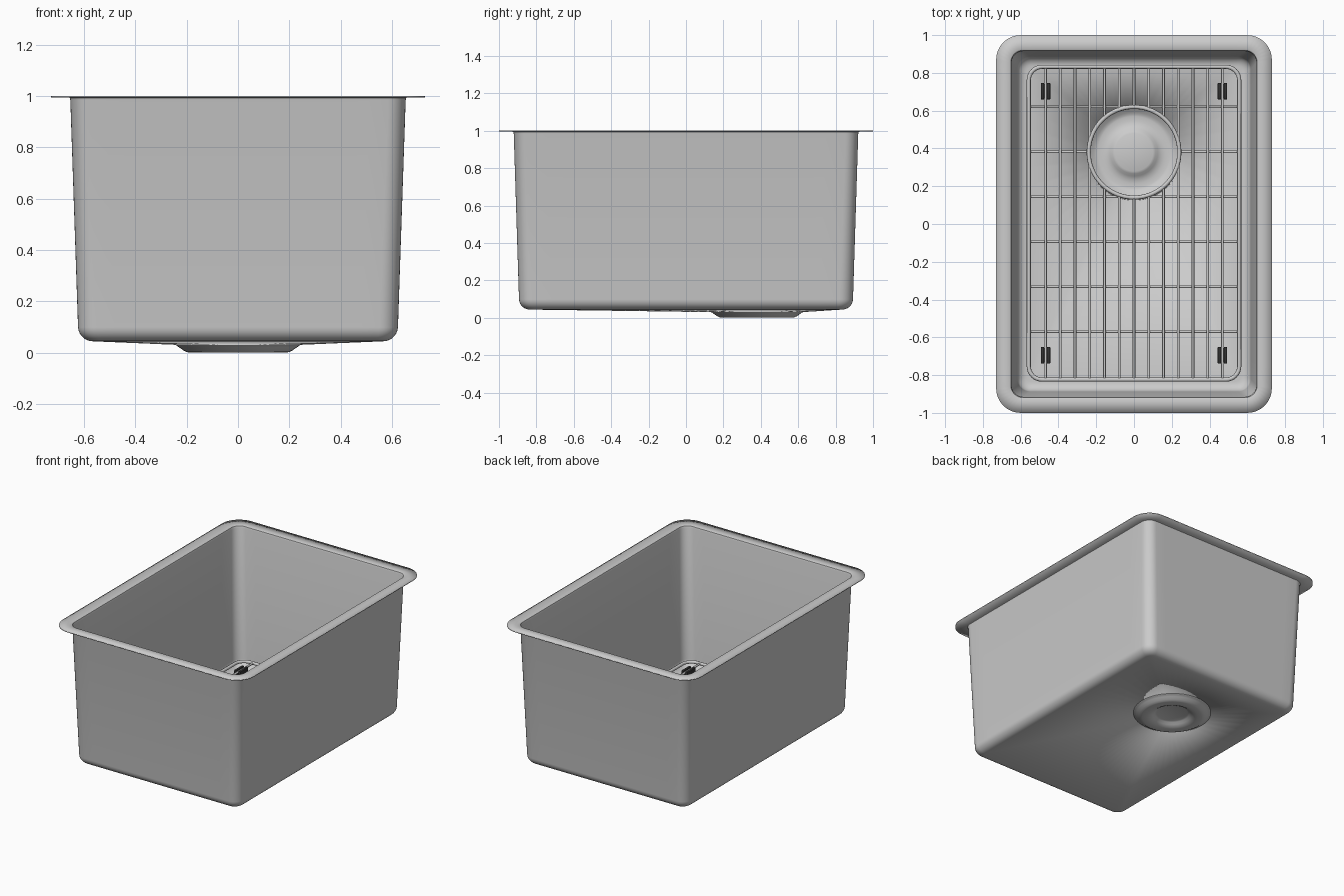
import bpy, bmesh, math
from mathutils import Matrix

if "Cube" in bpy.data.objects:
    bpy.data.objects.remove(bpy.data.objects["Cube"])

DX, DY = 0.0, 0.38      # drain centre
RING = 0.24             # drain opening radius
GZ = 0.12               # rack height


def rounded_rect(hx, hy, r, corner=8, side=16):
    """Closed outline, counter-clockwise, with subdivided straight sides."""
    arcs = []
    for k, (sx, sy) in enumerate([(1, 1), (-1, 1), (-1, -1), (1, -1)]):
        arcs.append([(sx * (hx - r) + r * math.cos((k + i / corner) * math.pi / 2),
                      sy * (hy - r) + r * math.sin((k + i / corner) * math.pi / 2))
                     for i in range(corner + 1)])
    pts = []
    for k in range(4):
        pts += arcs[k]
        a, b = arcs[k][-1], arcs[(k + 1) % 4][0]
        pts += [(a[0] + (b[0] - a[0]) * i / side, a[1] + (b[1] - a[1]) * i / side)
                for i in range(1, side)]
    return pts


def finish(bm, name, thickness=0, angle=35):
    me = bpy.data.meshes.new(name)
    bm.to_mesh(me)
    bm.free()
    ob = bpy.data.objects.new(name, me)
    bpy.context.collection.objects.link(ob)
    if thickness:
        m = ob.modifiers.new("sheet", 'SOLIDIFY')
        m.thickness, m.offset = thickness, 0
    smooth(ob, angle)
    return ob


def smooth(ob, angle=35):
    bpy.ops.object.select_all(action='DESELECT')
    ob.select_set(True)
    bpy.context.view_layer.objects.active = ob
    bpy.ops.object.shade_smooth_by_angle(angle=math.radians(angle))


def loft(loops, name, thickness):
    """Skin a list of equal-length closed loops, outside to inside."""
    bm = bmesh.new()
    rings = [[bm.verts.new(p) for p in loop] for loop in loops]
    for a, b in zip(rings, rings[1:]):
        n = len(a)
        for i in range(n):
            j = (i + 1) % n
            bm.faces.new((a[i], a[j], b[j], b[i]))
    return bm, rings, name, thickness


def wires(name, paths, radius):
    """Round rods following (points, cyclic) paths, joined in one mesh."""
    cu = bpy.data.curves.new(name, 'CURVE')
    cu.dimensions = '3D'
    cu.bevel_depth, cu.bevel_resolution, cu.use_fill_caps = radius, 2, True
    for pts, cyclic in paths:
        sp = cu.splines.new('POLY')
        sp.points.add(len(pts) - 1)
        for p, co in zip(sp.points, pts):
            p.co = (*co, 1)
        sp.use_cyclic_u = cyclic
    ob = bpy.data.objects.new(name, cu)
    bpy.context.collection.objects.link(ob)
    bpy.ops.object.select_all(action='DESELECT')
    ob.select_set(True)
    bpy.context.view_layer.objects.active = ob
    bpy.ops.object.convert(target='MESH')
    smooth(bpy.context.view_layer.objects.active, 50)


# Basin: flat rim, tapered walls, rounded foot, floor falling to the drain
spec = [(0.73, 1.0, 0.13, 0.998), (0.66, 0.927, 0.07, 0.998),
        (0.654, 0.921, 0.065, 0.995), (0.651, 0.918, 0.065, 0.985)]
F = 0.055
for i in range(8):
    t = math.radians(3 + 87 * i / 7)
    inset = F * (1 - math.cos(t))
    spec.append((0.621 - inset, 0.890 - inset, 0.07 - inset * 0.7, 0.047 + F * (1 - math.sin(t))))
loops = [[(x, y, z) for x, y in rounded_rect(hx, hy, r)] for hx, hy, r, z in spec]
hole = []
for x, y, _ in loops[-1]:
    a = math.atan2(y - DY, x - DX)
    hole.append((DX + RING * math.cos(a), DY + RING * math.sin(a), 0.033))
loops.append(hole)
finish(*[v for i, v in enumerate(loft(loops, "basin", 0.006)) if i != 1])

# Drain: lathed dish with a raised centre
profile = [(0.255, 0.034), (0.24, 0.031), (0.228, 0.022), (0.212, 0.011), (0.20, 0.005),
           (0.19, 0.003), (0.165, 0.003), (0.145, 0.006), (0.125, 0.016),
           (0.112, 0.027), (0.10, 0.032)]
N = 64
dl = [[(DX + r * math.cos(2 * math.pi * i / N), DY + r * math.sin(2 * math.pi * i / N), z)
       for i in range(N)] for r, z in profile]
bm, rings, name, th = loft(dl, "drain_dish", 0.005)
bm.faces.new(rings[-1])
finish(bm, name, th, 30)

# Rack frame and drain ring
frame = [(x, y + 0.004, GZ) for x, y in rounded_rect(0.557, 0.828, 0.07, side=1)]
ring = [(DX + RING * math.cos(2 * math.pi * i / 64), DY + RING * math.sin(2 * math.pi * i / 64), GZ)
        for i in range(64)]
wires("rack_frame", [(frame, True), (ring, True)], 0.011)


def split(a, b, c, d):
    """Span a..b, interrupted by the ring when the offset d crosses it."""
    if abs(d) >= RING - 0.01:
        return [(a, b)]
    h = math.sqrt(RING ** 2 - d ** 2)
    return [(a, c - h), (c + h, b)]


# Rack long rods
rods = []
for i in range(-6, 7):
    x = i * 0.078
    rods += [([(x, a, GZ), (x, b, GZ)], False) for a, b in split(-0.824, 0.832, DY, x - DX)]
wires("rack_long_rods", rods, 0.007)

# Rack cross rods
rods = []
for i in range(6):
    y = 0.62 - i * 0.238
    rods += [([(a, y, GZ - 0.011), (b, y, GZ - 0.011)], False)
             for a, b in split(-0.557, 0.557, DX, y - DY)]
wires("rack_cross_rods", rods, 0.007)

# Rubber feet: two clip cheeks around the rod on a short pad
rubber = bpy.data.materials.new("dark_rubber")
rubber.diffuse_color = (0.03, 0.03, 0.03, 1)
rubber.use_nodes = True
rubber.node_tree.nodes["Principled BSDF"].inputs["Base Color"].default_value = rubber.diffuse_color
for sx, sxn in ((-1, "left"), (1, "right")):
    for y, yn in ((0.703, "back"), (-0.695, "front")):
        bm = bmesh.new()
        boxes = [(-0.016, 0.09, 0.018, 0.088, 0.085), (0.016, 0.09, 0.018, 0.088, 0.085),
                 (0, 0.08, 0.03, 0.055, 0.07)]
        for ox, z, w, l, h in boxes:
            m = Matrix.Translation((sx * 0.468 + ox, y, z)) @ Matrix.Diagonal((w, l, h, 1))
            bmesh.ops.create_cube(bm, size=1, matrix=m)
        bmesh.ops.bevel(bm, geom=bm.edges[:], offset=0.005, segments=2, affect='EDGES', profile=0.5)
        ob = finish(bm, f"rack_foot_{yn}_{sxn}")
        ob.data.materials.append(rubber)
